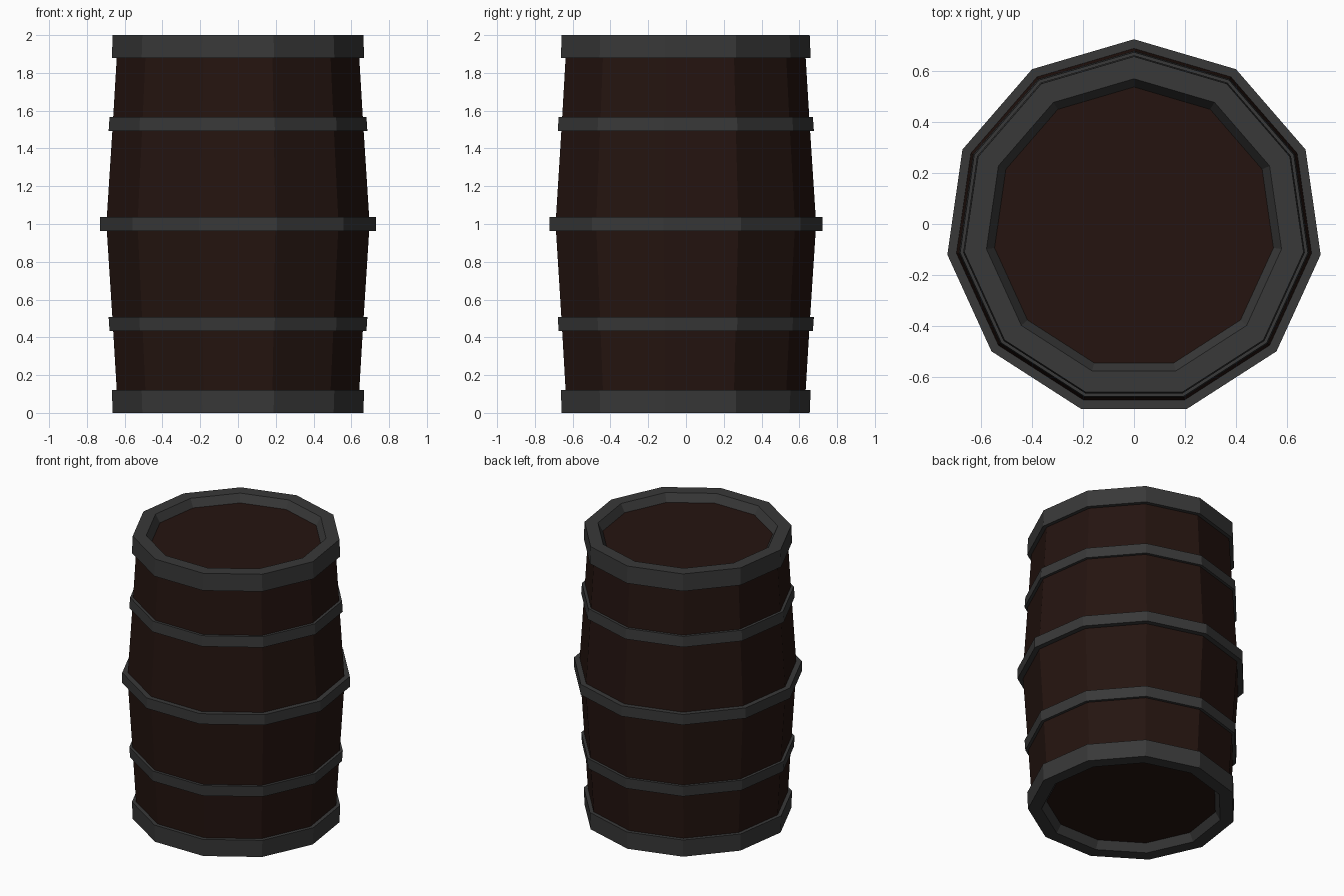
import bpy, bmesh, math

if "Cube" in bpy.data.objects:
    bpy.data.objects.remove(bpy.data.objects["Cube"])

SIDES = 11
CENTRE_Y = -0.015   # odd side count, so the axis sits slightly off the box centre


def material(name, rgb):
    m = bpy.data.materials.new(name)
    m.diffuse_color = (*rgb, 1)
    m.use_nodes = True
    m.node_tree.nodes["Principled BSDF"].inputs["Base Color"].default_value = m.diffuse_color
    return m


wood = material("dark_wood", (0.018, 0.007, 0.005))
iron = material("dark_iron", (0.04, 0.04, 0.04))


def lathe(name, profile, mat, closed):
    """Spin an (r, z) profile into 11 flat sides, first corner towards +y."""
    bm = bmesh.new()
    rings = []
    for r, z in profile:
        ring = []
        for k in range(SIDES):
            a = math.pi / 2 + 2 * math.pi * k / SIDES
            ring.append(bm.verts.new((r * math.cos(a), r * math.sin(a) + CENTRE_Y, z)))
        rings.append(ring)
    pairs = list(zip(rings, rings[1:]))
    if closed:
        pairs.append((rings[-1], rings[0]))
    else:
        bm.faces.new(rings[0])
        bm.faces.new(rings[-1])
    for lo, hi in pairs:
        for k in range(SIDES):
            n = (k + 1) % SIDES
            bm.faces.new((lo[k], lo[n], hi[n], hi[k]))
    bmesh.ops.recalc_face_normals(bm, faces=bm.faces)
    mesh = bpy.data.meshes.new(name)
    bm.to_mesh(mesh)
    bm.free()
    mesh.materials.append(mat)
    ob = bpy.data.objects.new(name, mesh)
    bpy.context.collection.objects.link(ob)
    return ob


def flipped(profile):
    return [(r, 2 - z) for r, z in profile]


# Bulging staves with recessed lids
lower = [(0.58, 0.055), (0.648, 0.11), (0.67, 0.475)]
lathe("barrel_body", lower + [(0.704, 1.0)] + flipped(lower)[::-1], wood, False)

# End rims with a sloped inner lip
rim = [(0.63, 1.88), (0.675, 1.88), (0.67, 2.0), (0.583, 2.0), (0.548, 1.94)]
lathe("top_rim", rim, iron, True)
lathe("bottom_rim", flipped(rim), iron, True)

# Intermediate hoops, following the taper of the staves
hoop = [(0.65, 1.492), (0.692, 1.492), (0.687, 1.566), (0.645, 1.566)]
lathe("upper_hoop", hoop, iron, True)
lathe("lower_hoop", flipped(hoop), iron, True)

# Middle hoop
lathe("middle_hoop", [(0.68, 0.963), (0.7375, 0.963), (0.7375, 1.037), (0.68, 1.037)], iron, True)
